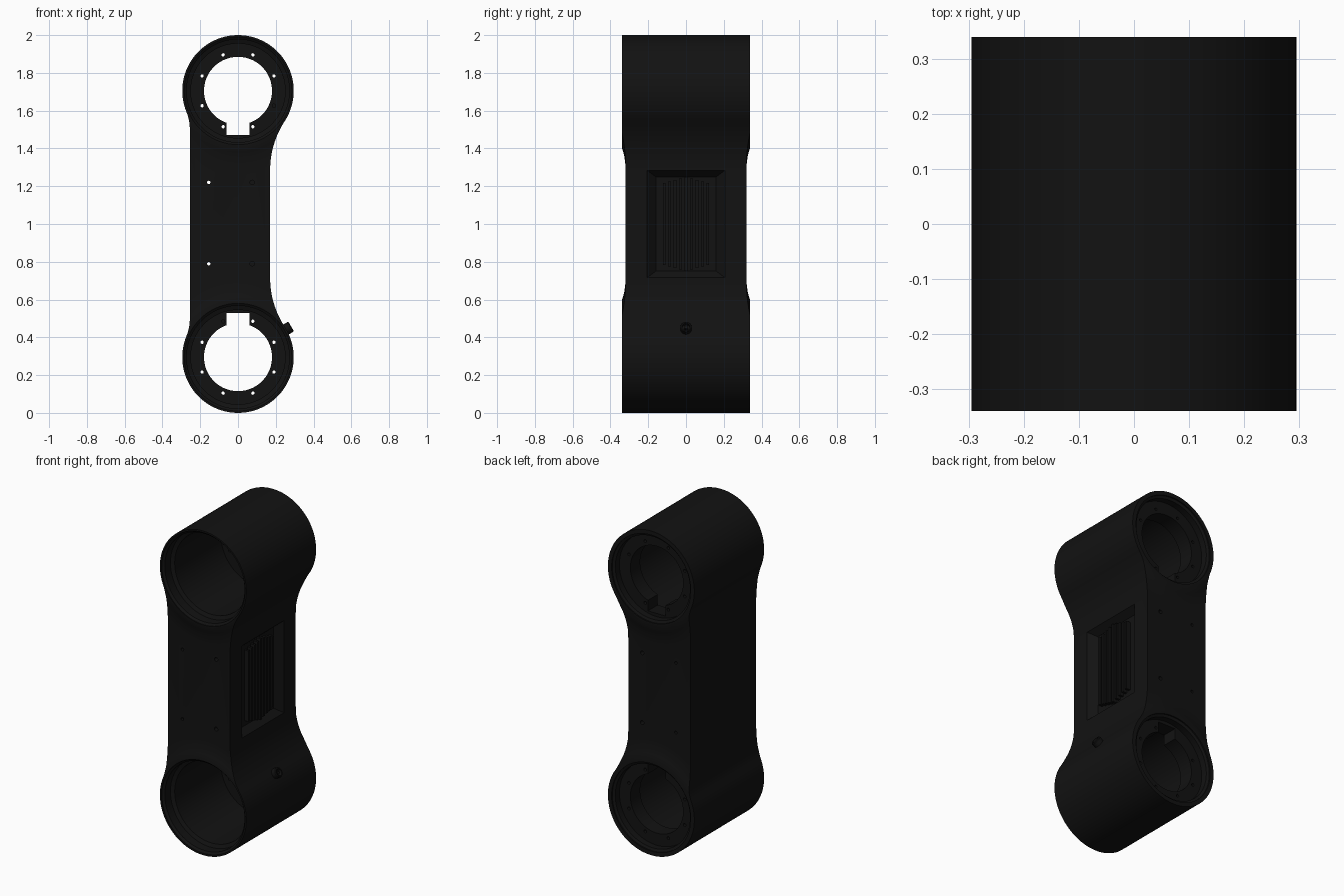
import bpy, bmesh
from math import sin, cos, pi, atan2, sqrt, radians
from mathutils import Matrix, Vector

if "Cube" in bpy.data.objects:
    bpy.data.objects.remove(bpy.data.objects["Cube"])

RING_R, TOP, LOW = 0.295, 1.705, 0.295
mat = bpy.data.materials.new("black_plastic")
mat.diffuse_color = (0.006, 0.006, 0.006, 1)
mat.use_nodes = True
mat.node_tree.nodes["Principled BSDF"].inputs["Base Color"].default_value = mat.diffuse_color


def finish(name, bm):
    bmesh.ops.recalc_face_normals(bm, faces=bm.faces)
    me = bpy.data.meshes.new(name)
    bm.to_mesh(me)
    bm.free()
    ob = bpy.data.objects.new(name, me)
    bpy.context.collection.objects.link(ob)
    me.materials.append(mat)
    return ob


def lathe(name, profile, x=0, z=0, seg=96):
    """Closed solid of revolution around an axis parallel to y; profile is (radius, y)."""
    bm = bmesh.new()
    rings = [[bm.verts.new((x + r * cos(2 * pi * i / seg), y, z + r * sin(2 * pi * i / seg)))
              for i in range(seg)] for r, y in profile]
    for a, b in zip(rings, rings[1:]):
        for i in range(seg):
            j = (i + 1) % seg
            bm.faces.new((a[i], a[j], b[j], b[i]))
    bm.faces.new(rings[0])
    bm.faces.new(rings[-1])
    return finish(name, bm)


def box(name, lo, hi):
    bm = bmesh.new()
    bmesh.ops.create_cube(bm, size=1)
    lo, hi = Vector(lo), Vector(hi)
    for v in bm.verts:
        v.co = (lo + hi) / 2 + Vector(c * s for c, s in zip(v.co, hi - lo))
    return finish(name, bm)


def boolean(ob, other, op="DIFFERENCE"):
    m = ob.modifiers.new("cut", "BOOLEAN")
    m.operation, m.solver, m.object = op, "EXACT", other
    bpy.context.view_layer.objects.active = ob
    bpy.ops.object.modifier_apply(modifier=m.name)
    bpy.data.objects.remove(other)


def half_outline(w, fillet):
    """Straight edge at x=w, concave fillet, then ring arc up to the crown."""
    cx = w + fillet
    dz = sqrt((fillet + RING_R) ** 2 - cx ** 2)
    end, start = atan2(dz, -cx), atan2(-dz, cx)
    pts = []
    for i in range(15):
        a = pi + (end - pi) * i / 14
        pts.append((cx + fillet * cos(a), TOP - dz + fillet * sin(a)))
    for i in range(1, 41):
        a = start + (pi / 2 - start) * i / 40
        pts.append((RING_R * cos(a), TOP + RING_R * sin(a)))
    return pts


# Link body: two-ring outline extruded front to back
right = half_outline(0.17, 0.47)
left = [(-x, z) for x, z in half_outline(0.255, 0.25)]
upper = right + left[-2::-1]
outline = upper + [(x, 2 - z) for x, z in reversed(upper)]
bm = bmesh.new()
face = bm.faces.new([bm.verts.new((x, -0.34, z)) for x, z in outline])
ext = bmesh.ops.extrude_face_region(bm, geom=[face])["geom"]
bmesh.ops.translate(bm, vec=(0, 0.68, 0), verts=[v for v in ext if isinstance(v, bmesh.types.BMVert)])
body = finish("link_body", bm)

# Thinner middle that flares out to the ring faces
flare = [(0.302, 0.4), (0.302, 0.34), (0.325, 0.332), (0.35, 0.326), (0.38, 0.322), (0.42, 0.318)]
envelope = box("envelope", (-0.6, -0.32, 0.3), (0.6, 0.32, 1.7))
for z in (LOW, TOP):
    prof = [(r, -y) for r, y in flare] + flare[::-1]
    boolean(envelope, lathe("flare", prof, z=z), "UNION")
boolean(body, envelope, "INTERSECT")

# Stepped bores with a bolt flange and a cable notch facing the middle
bore = [(0.285, -0.4), (0.285, -0.335), (0.272, -0.325), (0.272, -0.27), (0.25, -0.26),
        (0.25, 0.19), (0.18, 0.19), (0.18, 0.285), (0.255, 0.285), (0.255, 0.325),
        (0.27, 0.332), (0.27, 0.4)]
for z, s in ((LOW, 1), (TOP, -1)):
    boolean(body, lathe("bore", bore, z=z))
    ends = sorted((z + s * 0.1, z + s * 0.235))
    boolean(body, box("notch", (-0.06, 0.1, ends[0]), (0.06, 0.31, ends[1])))
    for k in range(8):
        a = radians(22.5 + 45 * k)
        boolean(body, lathe("bolt", [(0.009, 0.1), (0.009, 0.31)],
                            0.206 * cos(a), z + 0.206 * sin(a), 16))

# Link screw holes: through on the left, blind on the right
for z in (0.79, 1.22):
    boolean(body, lathe("screw", [(0.009, -0.4), (0.009, 0.4)], -0.155, z, 16))
    for s in (-1, 1):
        boolean(body, lathe("screw", [(0.012, s * 0.27), (0.012, s * 0.4)], 0.075, z, 16))

# Sloped vent pocket on the right side
bm = bmesh.new()
bmesh.ops.create_cube(bm, size=2)
for v in bm.verts:
    outer = v.co.x > 0
    v.co = (0.2 if outer else 0.13, v.co.y * (0.24 if outer else 0.16),
            1 + v.co.z * (0.31 if outer else 0.25))
boolean(body, finish("pocket", bm))

# Cooling fins standing in the pocket
parts = [body]
for i in range(-4, 5):
    h = 0.25 - 0.008 * abs(i)
    parts.append(box("vent_fin", (0.12, i * 0.029 - 0.007, 1 - h), (0.158, i * 0.029 + 0.007, 1 + h)))

# Cable connector on the lower ring, pointing up and outward
socket = lathe("cable_connector", [(0.03, 0.27), (0.03, 0.32), (0.026, 0.325), (0.02, 0.325),
                                   (0.02, 0.305), (0.009, 0.305), (0.009, 0.318)], seg=32)
socket.data.transform(Matrix.Translation((0, 0, LOW)) @ Matrix.Rotation(radians(-30), 4, "Y")
                      @ Matrix.Rotation(radians(-90), 4, "Z"))
parts.append(socket)

# Smooth curved walls, keep edges sharp
bpy.ops.object.select_all(action="DESELECT")
for ob in parts:
    ob.select_set(True)
bpy.context.view_layer.objects.active = body
bpy.ops.object.shade_smooth_by_angle(angle=radians(30))
